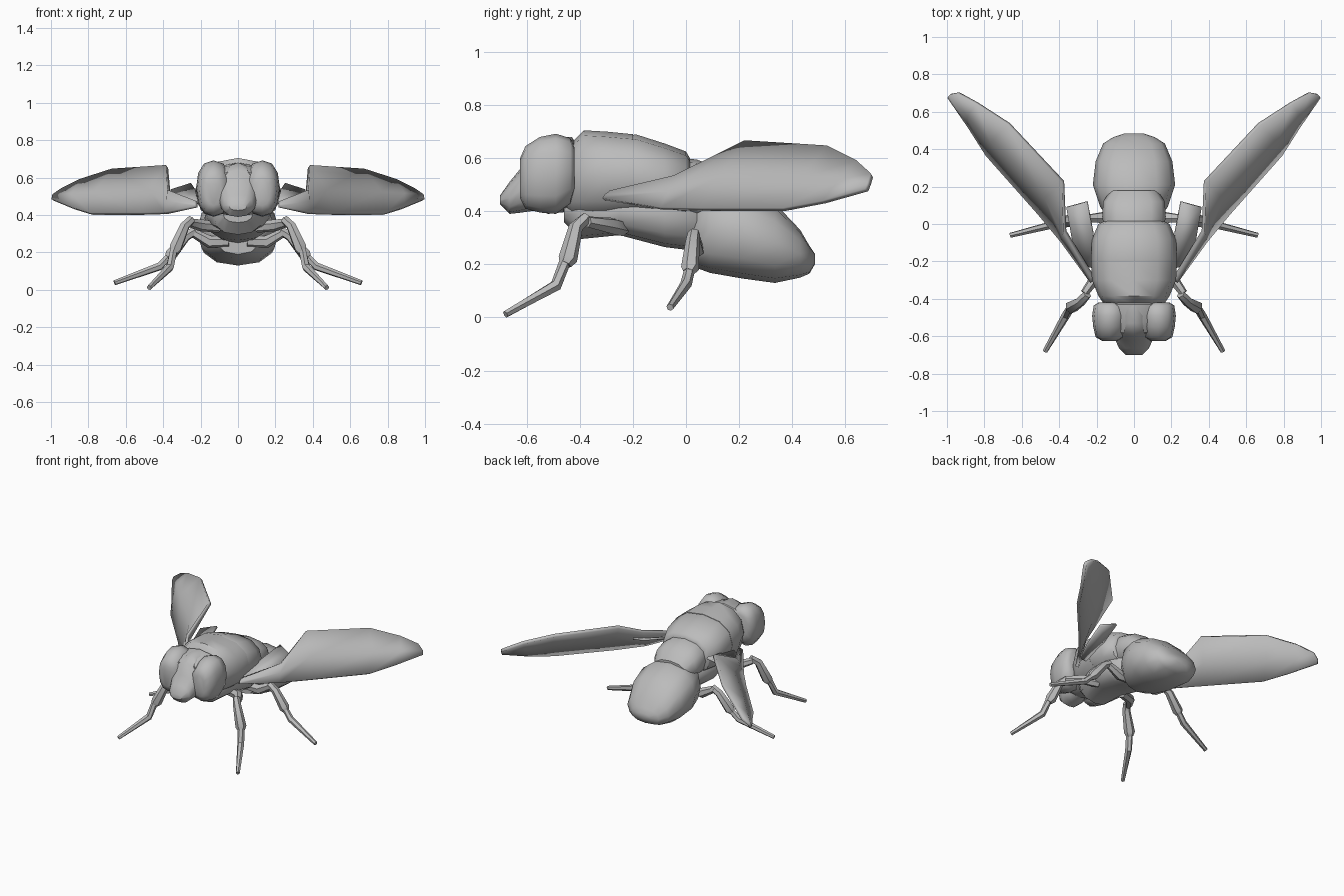
import bpy, bmesh, math
from mathutils import Vector

if "Cube" in bpy.data.objects:
    bpy.data.objects.remove(bpy.data.objects["Cube"])

grey = bpy.data.materials.new("body grey")
grey.diffuse_color = (0.5, 0.5, 0.5, 1)
grey.use_nodes = True
grey.node_tree.nodes["Principled BSDF"].inputs["Base Color"].default_value = grey.diffuse_color


def finish(name, bm, angle=40):
    bmesh.ops.recalc_face_normals(bm, faces=bm.faces)
    me = bpy.data.meshes.new(name)
    bm.to_mesh(me)
    bm.free()
    ob = bpy.data.objects.new(name, me)
    bpy.context.collection.objects.link(ob)
    me.materials.append(grey)
    bpy.ops.object.select_all(action='DESELECT')
    bpy.context.view_layer.objects.active = ob
    ob.select_set(True)
    bpy.ops.object.shade_smooth_by_angle(angle=math.radians(angle))
    return ob


def skin(name, rings, angle=40):
    """Bridge a list of closed rings and cap both ends."""
    bm = bmesh.new()
    vs = [[bm.verts.new(p) for p in r] for r in rings]
    n = len(rings[0])
    for a, b in zip(vs, vs[1:]):
        for i in range(n):
            j = (i + 1) % n
            bm.faces.new((a[i], a[j], b[j], b[i]))
    bm.faces.new(vs[0])
    bm.faces.new(vs[-1])
    return finish(name, bm, angle)


def loft(name, stations, cx=0, n=12, power=0.85, angle=40):
    """Stations along y: (y, bottom z, top z, half width)."""
    def c(v):
        return math.copysign(abs(v) ** power, v)
    rings = []
    for y, z0, z1, w in stations:
        ts = [2 * math.pi * i / n for i in range(n)]
        rings.append([(cx + w * c(math.cos(t)), y,
                       (z0 + z1) / 2 + (z1 - z0) / 2 * c(math.sin(t))) for t in ts])
    return skin(name, rings, angle)


def limb(name, points, n=6):
    """Tube through points (x, y, z, radius)."""
    ps = [Vector(p[:3]) for p in points]
    rings = []
    for i, p in enumerate(ps):
        d = (ps[min(i + 1, len(ps) - 1)] - ps[max(i - 1, 0)]).normalized()
        u = d.cross(Vector((0.3, 1, 0.2))).normalized()
        v = d.cross(u)
        rings.append([p + points[i][3] * (u * math.cos(2 * math.pi * k / n)
                                          + v * math.sin(2 * math.pi * k / n))
                      for k in range(n)])
    return skin(name, rings)


def plate(name, strips, thick):
    """Thin sheet made of (leading, middle, trailing) rows, given thickness."""
    bm = bmesh.new()
    rows = [[bm.verts.new(p) for p in r] for r in strips]
    for a, b in zip(rows, rows[1:]):
        for i in range(len(a) - 1):
            bm.faces.new((a[i], a[i + 1], b[i + 1], b[i]))
    ob = finish(name, bm)
    m = ob.modifiers.new("thickness", 'SOLIDIFY')
    m.thickness, m.offset = thick, 0
    return ob


def mirrored(ob):
    """Copy across the x = 0 plane through a mirror modifier."""
    m = ob.modifiers.new("mirror", 'MIRROR')
    m.use_axis[0] = True
    return ob


# Thorax: front shield, rear shield, rear lobe and underside
loft("front_thorax", [(-.465, .40, .56, .10), (-.43, .37, .66, .16), (-.385, .36, .705, .19),
                      (-.30, .36, .70, .225), (-.20, .37, .69, .23)])
loft("rear_thorax", [(-.22, .37, .68, .225), (-.19, .37, .69, .23), (-.08, .36, .655, .225),
                     (.0, .36, .625, .19), (.015, .38, .60, .16)])
loft("rear_lobe", [(-.02, .36, .60, .16), (.04, .36, .595, .17), (.12, .36, .565, .165),
                   (.18, .36, .50, .125)])
loft("underside", [(-.46, .36, .46, .08), (-.40, .295, .50, .13), (-.25, .31, .50, .17),
                   (-.08, .265, .50, .18), (.04, .25, .48, .13), (.07, .28, .45, .10)])

# Abdomen
loft("abdomen", [(.03, .19, .44, .13), (.09, .168, .49, .18), (.21, .147, .485, .22),
                 (.335, .13, .43, .205), (.43, .15, .33, .165), (.465, .165, .27, .11),
                 (.485, .20, .24, .05)], angle=50)

# Head: core, face with snout, and large eyes
loft("head_core", [(-.58, .42, .64, .12), (-.52, .39, .67, .16), (-.43, .40, .68, .16),
                   (-.41, .44, .65, .12)])
loft("face", [(-.70, .425, .46, .045), (-.665, .39, .51, .08), (-.62, .395, .565, .10),
              (-.585, .40, .64, .10), (-.53, .41, .68, .075), (-.43, .42, .68, .10)])
eye = loft("eye", [(-.625, .45, .60, .04), (-.605, .41, .645, .075), (-.55, .395, .68, .088),
                   (-.49, .39, .692, .094), (-.435, .43, .675, .085), (-.42, .48, .64, .06)],
           cx=.13, angle=60)
mirrored(eye)

# Wings: rows run from the root to the tip
wing = plate("wing", [
    [(.225, -.31, .445), (.225, -.30, .46), (.225, -.28, .475)],
    [(.385, -.09, .41), (.375, -.06, .47), (.37, -.04, .53)],
    [(.51, .06, .407), (.47, .14, .53), (.38, .225, .66)],
    [(.785, .37, .407), (.76, .44, .52), (.67, .535, .64)],
    [(.88, .52, .435), (.885, .58, .51), (.84, .645, .585)],
    [(.99, .68, .48), (.985, .69, .505), (.94, .70, .535)]], .022)
mirrored(wing)
lobe = plate("wing_lobe", [[(.20, -.24, .47), (.27, -.22, .45)],
                           [(.22, -.04, .52), (.33, -.08, .47)],
                           [(.25, .12, .565), (.36, .09, .53)]], .015)
mirrored(lobe)

# Legs: hip, upper leg, lower leg
legs = {
    "front": [[(.10, -.24, .335, .03), (.20, -.28, .345, .032), (.265, -.37, .36, .022)],
              [(.25, -.375, .375, .024), (.285, -.415, .34, .027), (.335, -.445, .22, .036),
               (.345, -.455, .20, .024)],
              [(.34, -.45, .225, .022), (.365, -.49, .12, .023), (.475, -.68, .012, .014)]],
    "middle": [[(.05, .03, .26, .03), (.15, .035, .255, .034), (.25, .03, .31, .022)],
               [(.23, .03, .315, .024), (.28, .025, .285, .027), (.36, .015, .185, .034),
                (.375, .01, .17, .022)],
               [(.36, .015, .185, .02), (.42, .0, .125, .022), (.66, -.06, .038, .014)]],
}
for which, parts in legs.items():
    for part, pts in zip(("hip", "upper_leg", "lower_leg"), parts):
        mirrored(limb(which + "_" + part, pts))
